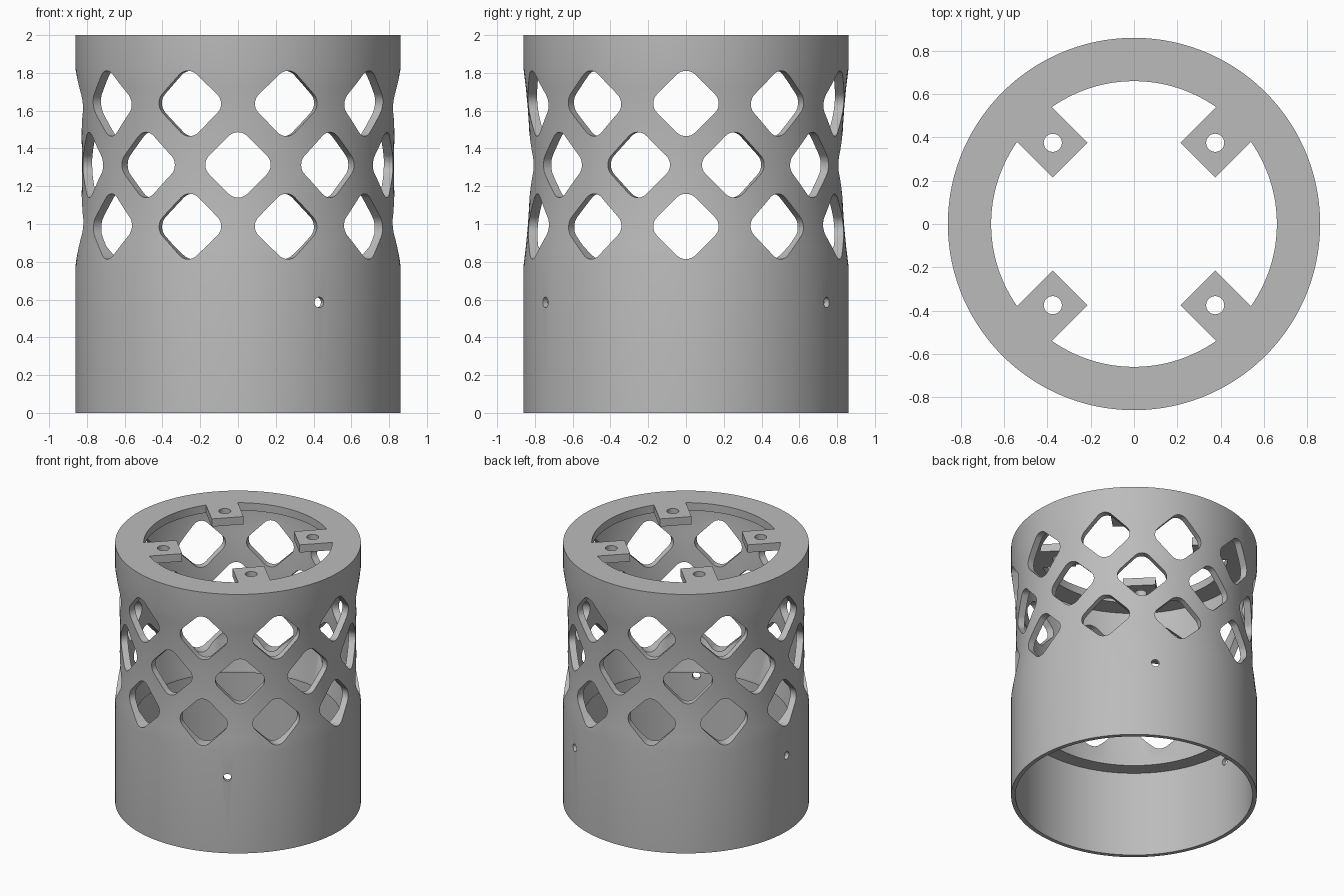
import bpy, bmesh
from math import pi, sin, cos, radians
from mathutils import Matrix, Vector

SEG = 120
cube = bpy.data.objects.get("Cube")
if cube:
    bpy.data.objects.remove(cube)

grey = bpy.data.materials.new("plain grey")
grey.use_nodes = True
grey.diffuse_color = (0.5, 0.5, 0.5, 1)
grey.node_tree.nodes["Principled BSDF"].inputs["Base Color"].default_value = (0.5, 0.5, 0.5, 1)


def make_object(name, bm):
    bmesh.ops.recalc_face_normals(bm, faces=bm.faces)
    mesh = bpy.data.meshes.new(name)
    bm.to_mesh(mesh)
    bm.free()
    mesh.materials.append(grey)
    ob = bpy.data.objects.new(name, mesh)
    bpy.context.collection.objects.link(ob)
    return ob


def add_prism(bm, outline, depth, matrix):
    """Extrude a 2D outline along local z and place it."""
    verts = [bm.verts.new(matrix @ Vector((x, y, 0))) for x, y in outline]
    face = bm.faces.new(verts)
    top = bmesh.ops.extrude_face_region(bm, geom=[face], use_keep_orig=True)["geom"]
    move = matrix.to_3x3() @ Vector((0, 0, depth))
    bmesh.ops.translate(bm, vec=move, verts=[v for v in top if isinstance(v, bmesh.types.BMVert)])


def circle(r, n=24):
    return [(r * cos(2 * pi * i / n), r * sin(2 * pi * i / n)) for i in range(n)]


def rounded_diamond(half, r, steps=8):
    """Square standing on its corner, with rounded corners."""
    pts = []
    c = half - r * 2 ** 0.5
    for corner in range(4):
        mid = corner * pi / 2
        for i in range(steps + 1):
            a = mid - pi / 4 + pi / 2 * i / steps
            pts.append((c * cos(mid) + r * cos(a), c * sin(mid) + r * sin(a)))
    return pts


def radial(angle, z, start):
    """Local z points outwards at the given angle, local y points up."""
    return (Matrix.Rotation(angle, 4, 'Z') @ Matrix.Translation((start, 0, z))
            @ Matrix.Rotation(pi / 2, 4, 'Y') @ Matrix.Rotation(pi / 2, 4, 'Z'))


# Sleeve: outer wall with a gentle waist, thin lower socket, inner ledge, top flange
LOW, HIGH, WAIST = 0.78, 1.82, 0.825


def waist(z):
    t = (z - (LOW + HIGH) / 2) / ((HIGH - LOW) / 2)
    return WAIST + (0.86 - WAIST) * t * t


levels = [LOW + (HIGH - LOW) * i / 10 for i in range(11)]
profile = [(0.83, 0), (0.86, 0)] + [(waist(z), z) for z in levels]
profile += [(0.86, 2), (0.66, 2), (0.66, 1.94), (0.81, 1.94)]
profile += [(waist(z) - 0.05, z) for z in reversed(levels[1:])]
profile += [(0.72, 0.68), (0.72, 0.66), (0.83, 0.66)]

bm = bmesh.new()
rings = []
for i in range(SEG):
    a = 2 * pi * i / SEG
    rings.append([bm.verts.new((r * cos(a), r * sin(a), z)) for r, z in profile])
for i in range(SEG):
    a, b = rings[i], rings[(i + 1) % SEG]
    for j in range(len(profile)):
        k = (j + 1) % len(profile)
        bm.faces.new((a[j], b[j], b[k], a[k]))
sleeve = make_object("lattice_sleeve", bm)

# Mounting tabs under the flange opening
bm = bmesh.new()
tab = [(0.417, -0.113), (0.72, -0.113), (0.72, 0.113), (0.417, 0.113)]
for k in range(4):
    turn = Matrix.Rotation(pi / 4 + k * pi / 2, 4, 'Z')
    add_prism(bm, tab, 0.06, turn @ Matrix.Translation((0, 0, 1.94)))
tabs = make_object("mounting_tabs", bm)

# Cutters: three staggered rows of diamonds, pin holes and screw holes
bm = bmesh.new()
diamond = rounded_diamond(0.202, 0.07)
for z, offset in ((0.987, 0), (1.313, 18), (1.638, 0)):
    for k in range(10):
        add_prism(bm, diamond, 0.4, radial(radians(offset + 36 * k), z, 0.6))
for deg in (-60, 60, 180):
    add_prism(bm, circle(0.028), 0.3, radial(radians(deg), 0.585, 0.7))
for sx in (-1, 1):
    for sy in (-1, 1):
        add_prism(bm, circle(0.042), 0.3, Matrix.Translation((sx * 0.375, sy * 0.375, 1.85)))
cutters = make_object("hole_cutters", bm)

for helper, operation in ((tabs, 'UNION'), (cutters, 'DIFFERENCE')):
    helper.hide_render = True
    mod = sleeve.modifiers.new(helper.name, 'BOOLEAN')
    mod.operation = operation
    mod.solver = 'EXACT'
    mod.object = helper

# Bake the booleans and remove the helpers
bpy.context.view_layer.update()
baked = bpy.data.meshes.new_from_object(sleeve.evaluated_get(bpy.context.evaluated_depsgraph_get()))
sleeve.modifiers.clear()
sleeve.data = baked
for helper in (tabs, cutters):
    bpy.data.objects.remove(helper)

bpy.ops.object.select_all(action='DESELECT')
sleeve.select_set(True)
bpy.context.view_layer.objects.active = sleeve
bpy.ops.object.shade_smooth_by_angle(angle=radians(30))
